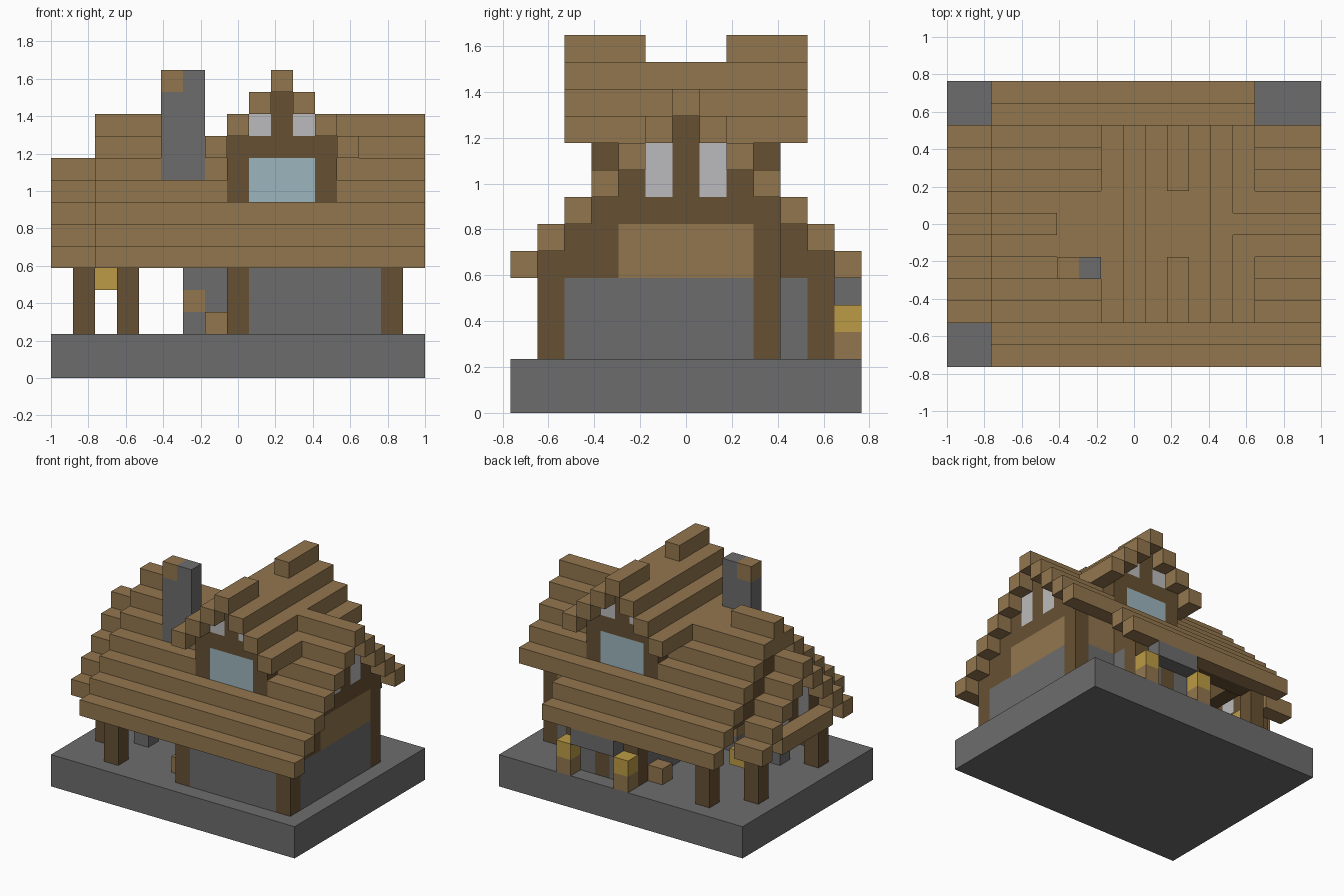
import bpy
import bmesh
from mathutils import Matrix, Vector

cube = bpy.data.objects.get("Cube")
if cube:
    bpy.data.objects.remove(cube, do_unlink=True)

U = 2 / 17  # one building block


def material(name, r, g, b):
    m = bpy.data.materials.new(name)
    m.diffuse_color = (r, g, b, 1)
    m.use_nodes = True
    node = m.node_tree.nodes["Principled BSDF"]
    node.inputs["Base Color"].default_value = (r, g, b, 1)
    node.inputs["Roughness"].default_value = 0.9
    return m


TIMBER = material("light timber", .29, .183, .077)
FRAME = material("dark timber", .135, .081, .033)
STONE = material("stone grey", .152, .152, .152)
PANE = material("pale pane", .50, .50, .51)
GLASS = material("blue glass", .33, .46, .51)
LAMP = material("lamp yellow", .50, .33, .058)


def part(name, mat, *boxes):
    """Boxes are inclusive block ranges: (x, y, z), each a number or a pair."""
    bm = bmesh.new()
    for box in boxes:
        spans = [s if isinstance(s, tuple) else (s, s) for s in box]
        lo = Vector([s[0] for s in spans])
        hi = Vector([s[1] + 1 for s in spans])
        mid = ((lo + hi) / 2 - Vector((8.5, 6.5, 0))) * U
        size = (hi - lo) * U
        bmesh.ops.create_cube(bm, size=1, matrix=Matrix.Translation(mid) @ Matrix.Diagonal((*size, 1)))
    me = bpy.data.meshes.new(name)
    bm.to_mesh(me)
    bm.free()
    me.materials.append(mat)
    ob = bpy.data.objects.new(name, me)
    bpy.context.collection.objects.link(ob)
    return ob


# Foundation
part("foundation", STONE, ((0, 16), (0, 12), (0, 1)))

# Main roof: stepped rows, broken where the dormers and chimney pass through
for k in range(6):
    z = 5 + k
    for side, y in (("front", k), ("back", 12 - k)):
        end = 13 if side == "back" and k < 2 else 16
        runs = [(2, end)]
        if k == 3:
            runs = [(2, 7), (13, 16)]
        elif k == 4 and side == "front":
            runs = [(2, 4), (7, 16)]
        part(f"{side}_roof_row_{k}", TIMBER, *[(r, y, z) for r in runs])
part("roof_ridge", TIMBER, ((2, 4), 6, 11), ((13, 16), 6, 11), ((2, 7), 6, 10))

# Lower porch roof on the right end
for k in range(5):
    part(f"porch_roof_row_{k}", TIMBER, *[((0, 1), y, 5 + k) for y in {2 + k, 10 - k}])

# Dormer roof across the main roof
for k in range(3):
    part(f"dormer_roof_row_{k}", TIMBER, *[(x, (2, 10), 10 + k) for x in (7 + k, 13 - k)])
part("dormer_ridge", TIMBER, (10, (4, 8), 12), (10, (2, 4), 13), (10, (8, 10), 13))

# Dormer gables, front and back
for side, y in (("front", 3), ("back", 9)):
    part(f"{side}_dormer_frame", FRAME, (8, y, (8, 9)), (12, y, (8, 9)),
         ((8, 12), y, 10), (10, y, (11, 12)))
    part(f"{side}_dormer_window", GLASS, ((9, 11), y, (8, 9)))
    part(f"{side}_dormer_panes", PANE, (9, y, 11), (11, y, 11))

# Chimney with a few timber-coloured blocks
part("chimney", STONE, ((5, 6), 4, (9, 12)), (6, 4, 13))
part("chimney_cap_block", TIMBER, (5, 4, 13))
part("hearth", STONE, (6, 4, 2), (6, 4, 4), (7, 4, (2, 4)))
part("hearth_block", TIMBER, (6, 4, 3))

# Posts on the ground
part("wall_posts", FRAME, *[(x, y, (2, 4)) for x, y in ((8, 1), (15, 1), (8, 11), (12, 11))])
part("corner_post", FRAME, (15, 9, (2, 6)))
part("porch_posts", FRAME, *[(x, y, (2, 4)) for x, y in ((3, 1), (3, 11), (1, 3), (1, 9))])

# Ground floor walls
part("front_wall", STONE, ((9, 14), 1, (2, 4)))
part("left_wall", STONE, (15, (2, 8), (2, 4)))
part("right_wall", STONE, (8, (2, 10), (2, 4)))
part("back_wall", STONE, ((13, 14), 9, (2, 4)), (12, (9, 10), (2, 4)))
part("entry_wall", STONE, (9, 11, (2, 4)), (11, 11, (2, 4)))
part("entry_door", FRAME, (10, 11, (2, 4)))
part("entry_canopy", STONE, ((9, 11), 12, 4))

# Beams under the eaves
part("eave_beams", FRAME, ((3, 15), 1, 5), ((3, 12), 11, 5), (12, 10, (5, 6)))
part("back_infill", TIMBER, ((12, 14), 9, (5, 6)))
part("back_upper_beam", FRAME, ((13, 14), 9, 7))

# Left gable end
part("left_gable_frame", FRAME, (15, (2, 3), 5), (15, (2, 3), 6), (15, (3, 9), 7),
     (15, 4, 8), (15, 8, 8), (15, 6, (8, 10)))
part("left_gable_infill", TIMBER, (15, (4, 8), (5, 6)))
part("left_gable_panes", PANE, (15, 5, (8, 9)), (15, 7, (8, 9)))

# Right gable end behind the porch roof
part("right_gable_frame", FRAME, *[(3, (k + 1, 11 - k), 5 + k) for k in range(1, 6)])

# Porch gable
part("porch_gable_frame", FRAME, (1, (3, 9), 5), (1, 4, 6), (1, 8, 6), (1, 6, (6, 8)))
part("porch_gable_panes", PANE, (1, 5, (6, 7)), (1, 7, (6, 7)))
part("porch_beam", TIMBER, (0, (4, 8), 5))

# Lamps and small yard pieces
part("entry_lamps", LAMP, (8, 12, 3), (12, 12, 3))
part("lamp_stands", TIMBER, (8, 12, 2), (12, 12, 2))
part("porch_lantern", LAMP, (2, 9, 4))
part("planters", TIMBER, (7, 2, 2), (7, 10, 2))
part("porch_stool", STONE, (3, 4, 2))
